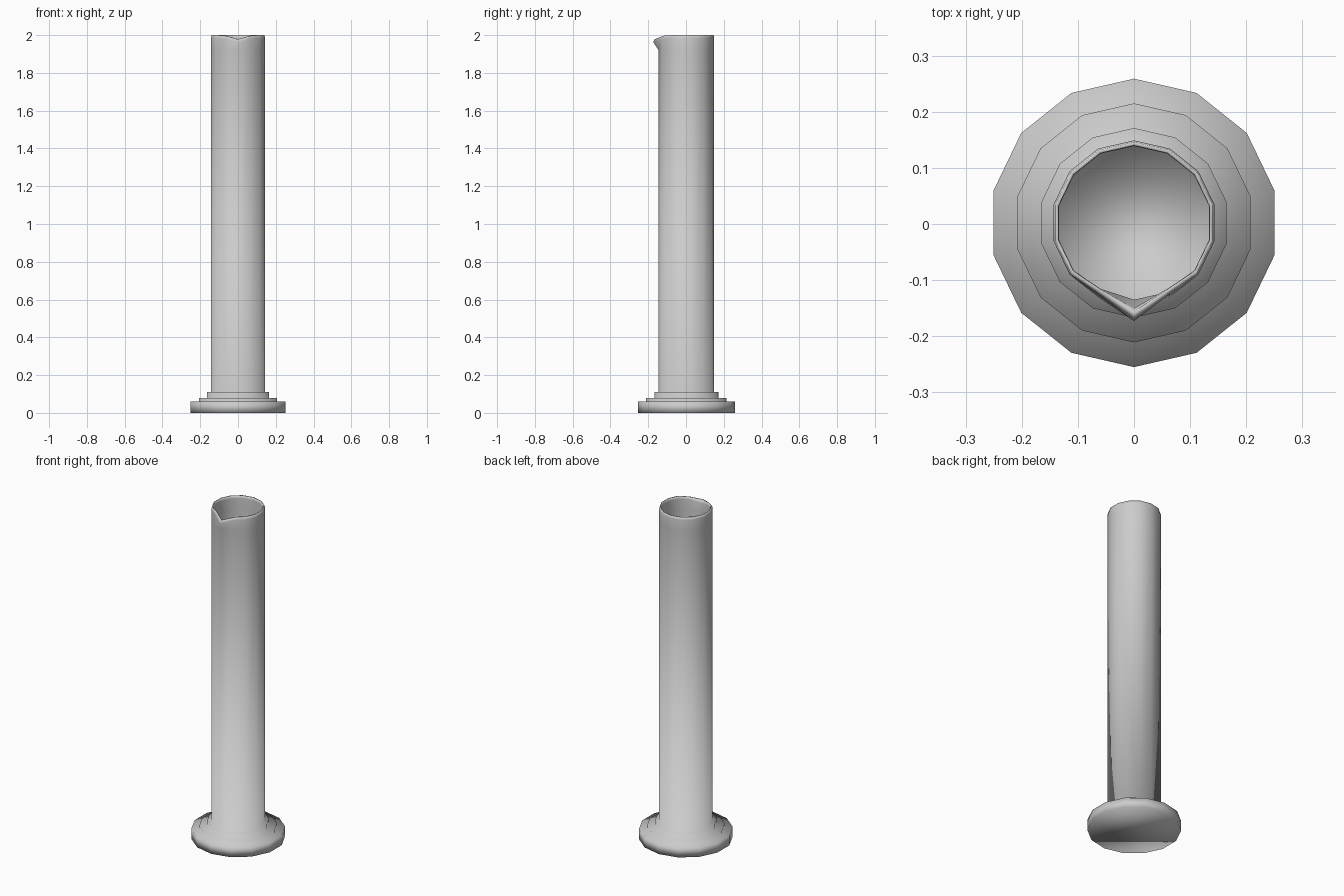
import bpy, bmesh, math

if "Cube" in bpy.data.objects:
    bpy.data.objects.remove(bpy.data.objects["Cube"])

SIDES = 14
CY = 0.002


def lathe(name, profile):
    """Revolve (radius, z) points into a capped 14-sided solid; return object and rings."""
    bm = bmesh.new()
    rings = []
    for r, z in profile:
        ring = []
        for i in range(SIDES):
            a = -math.pi / 2 + 2 * math.pi * i / SIDES   # vertex 0 faces the front
            ring.append(bm.verts.new((r * math.cos(a), r * math.sin(a) + CY, z)))
        rings.append(ring)
    for lo, hi in zip(rings, rings[1:]):
        for i in range(SIDES):
            j = (i + 1) % SIDES
            bm.faces.new((lo[i], lo[j], hi[j], hi[i]))
    bm.faces.new(rings[0][::-1])
    bm.faces.new(rings[-1])
    return bm, rings


def finish(name, bm):
    bmesh.ops.recalc_face_normals(bm, faces=bm.faces)
    mesh = bpy.data.meshes.new(name)
    bm.to_mesh(mesh)
    bm.free()
    mesh.shade_smooth()
    obj = bpy.data.objects.new(name, mesh)
    bpy.context.collection.objects.link(obj)


# Stepped foot and hollow tube, from underside up the outside and down the inside
profile = [(0.257, 0), (0.257, 0.06), (0.213, 0.06), (0.213, 0.08),
           (0.169, 0.08), (0.169, 0.11), (0.147, 0.11), (0.147, 1.92),
           (0.147, 1.985), (0.144, 2.0), (0.138, 2.0), (0.137, 1.985),
           (0.137, 1.92), (0.137, 0.08)]
bm, rings = lathe("measuring_cylinder", profile)

# Pouring spout: pull the front rim vertex out and down, pinch its neighbours in
for k, out in ((8, 0.028), (9, 0.025), (10, 0.020), (11, 0.015)):
    tip = rings[k][0]
    tip.co.y -= out
    tip.co.z -= 0.022
    for i in (1, -1):
        rings[k][i].co.y += 0.006
        rings[k][i].co.z -= 0.004

finish("measuring_cylinder", bm)
